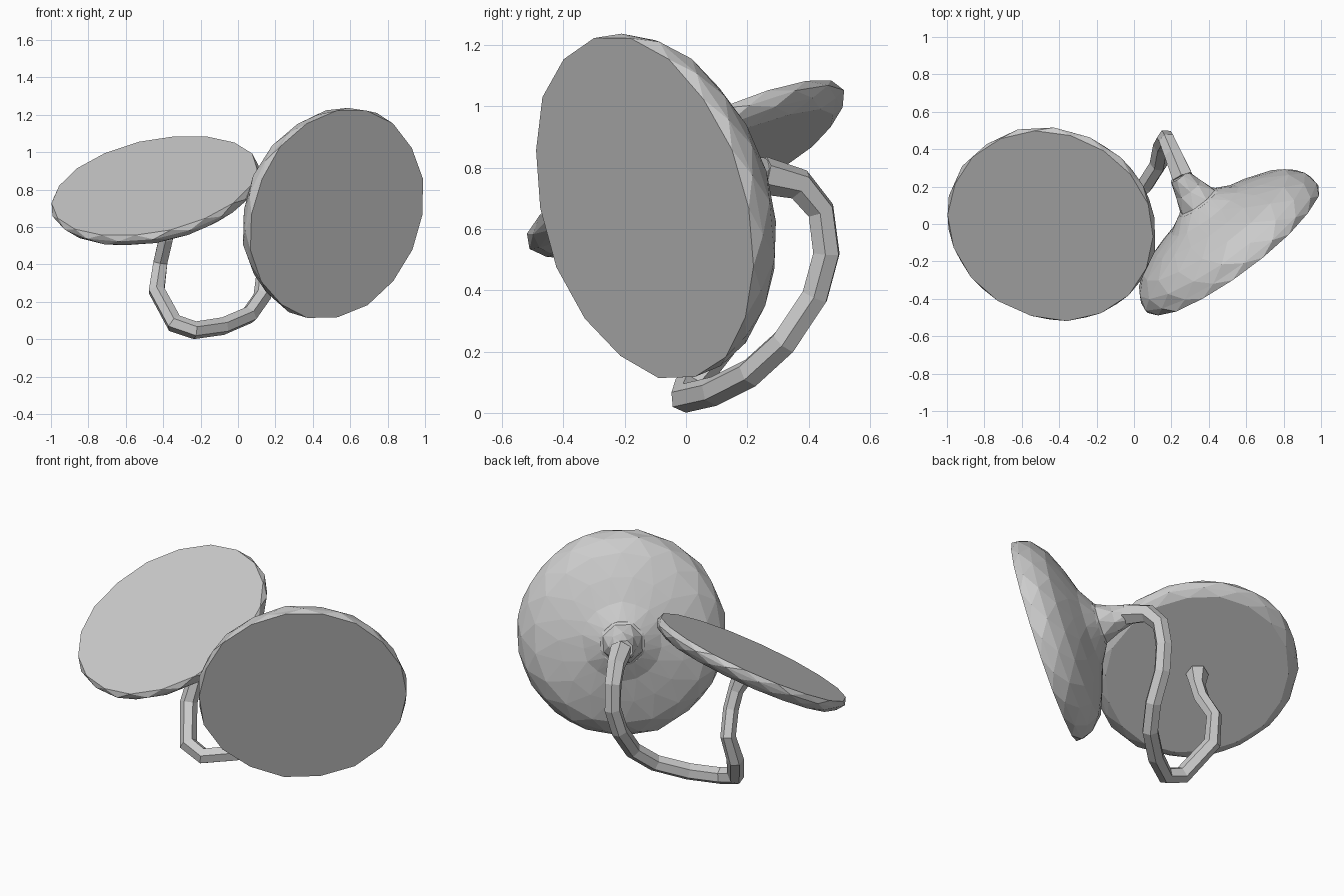
import bpy, bmesh, math, random
from mathutils import Vector

if "Cube" in bpy.data.objects:
    bpy.data.objects.remove(bpy.data.objects["Cube"])

random.seed(4)


def lathe(name, centre, normal, profile, sides=18, jitter=0.006):
    """Spin (depth behind face, radius) rings around the face normal."""
    bm = bmesh.new()
    rot = Vector(normal).to_track_quat('Z', 'Y')
    rings = []
    for i, (d, r) in enumerate(profile):
        ring = []
        for k in range(sides):
            a = 2 * math.pi * (k + 0.5 * (i % 2)) / sides
            rr = r + random.uniform(-jitter, jitter) * min(1, r / 0.3)
            p = Vector((rr * math.cos(a), rr * math.sin(a), -d))
            ring.append(bm.verts.new(rot @ p + Vector(centre)))
        rings.append(ring)
    for i, (a, b) in enumerate(zip(rings, rings[1:])):
        for k in range(sides):
            j = (k + 1) % sides
            if i % 2 == 0:
                bm.faces.new((a[k], b[k], a[j]))
                bm.faces.new((a[j], b[k], b[j]))
            else:
                bm.faces.new((a[k], b[k], b[j]))
                bm.faces.new((a[k], b[j], a[j]))
    bm.faces.new(rings[0])
    bm.faces.new(rings[-1][::-1])
    bmesh.ops.recalc_face_normals(bm, faces=bm.faces)
    mesh = bpy.data.meshes.new(name)
    bm.to_mesh(mesh)
    bm.free()
    obj = bpy.data.objects.new(name, mesh)
    bpy.context.collection.objects.link(obj)
    return obj


def tube(name, points, radius):
    """Low-poly six-sided tube along a path of (x, y, z, scale)."""
    cu = bpy.data.curves.new(name, 'CURVE')
    cu.dimensions = '3D'
    cu.bevel_depth = radius
    cu.bevel_resolution = 1
    cu.use_fill_caps = True
    sp = cu.splines.new('POLY')
    sp.points.add(len(points) - 1)
    for p, (x, y, z, s) in zip(sp.points, points):
        p.co = (x, y, z, 1)
        p.radius = s
    sp.use_smooth = False
    obj = bpy.data.objects.new(name, cu)
    bpy.context.collection.objects.link(obj)
    return obj


# Thin flat disc
lathe("flat_disc", (-0.445, -0.01, 0.82), (-0.22, -0.5, 1.0),
      [(0, 0.562), (0.03, 0.57), (0.06, 0.55), (0.085, 0.51)])

# Funnel-backed disc that narrows into the stem
lathe("funnel_disc", (0.53, -0.135, 0.668), (0.58, -0.78, -0.23),
      [(0, 0.573), (0.04, 0.577), (0.10, 0.55), (0.165, 0.48), (0.22, 0.35),
       (0.265, 0.22), (0.32, 0.125)])

# Tapered neck behind the funnel
lathe("funnel_neck", (0.53, -0.135, 0.668), (0.58, -0.78, -0.23),
      [(0.27, 0.19), (0.33, 0.115), (0.41, 0.08), (0.50, 0.055)], sides=8)

# Looping stem joining the two discs
tube("looped_stem",
     [(-0.42, 0.04, 0.74, 1.3), (-0.39, 0.08, 0.64, 0.9), (-0.385, 0.12, 0.54, 0.9),
      (-0.415, 0.19, 0.41, 0.9), (-0.435, 0.15, 0.26, 1), (-0.34, 0.01, 0.085, 1.05),
      (-0.23, -0.005, 0.048, 1),
      (-0.08, 0.09, 0.07, 1), (0.06, 0.21, 0.13, 1), (0.13, 0.32, 0.23, 1),
      (0.15, 0.42, 0.38, 1), (0.17, 0.458, 0.52, 1), (0.18, 0.44, 0.66, 1),
      (0.21, 0.37, 0.745, 1.1), (0.26, 0.25, 0.775, 1.3)], 0.048)
